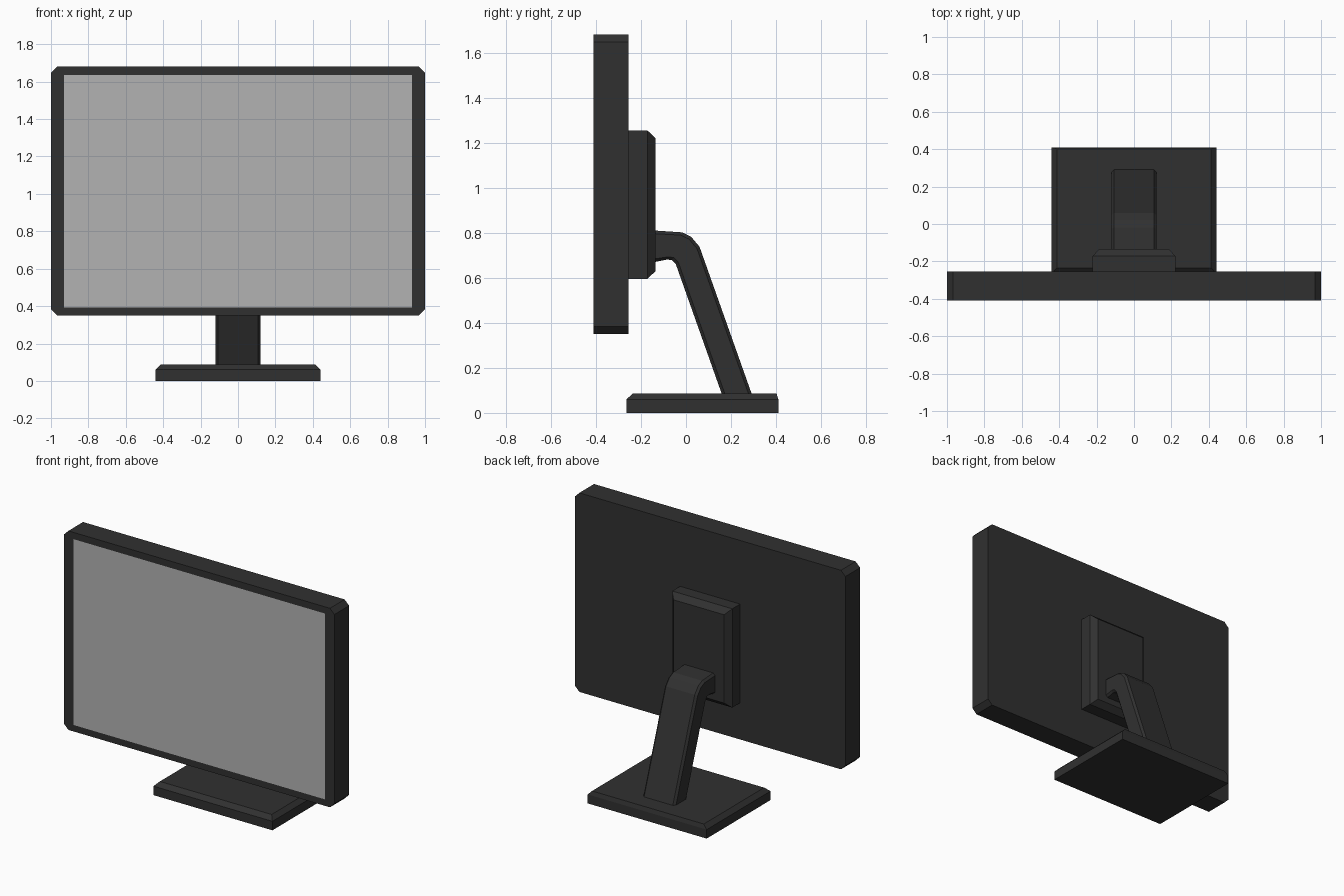
import bpy, bmesh

if "Cube" in bpy.data.objects:
    bpy.data.objects.remove(bpy.data.objects["Cube"])


def material(name, v):
    m = bpy.data.materials.new(name)
    m.diffuse_color = (v, v, v, 1)
    m.use_nodes = True
    m.node_tree.nodes["Principled BSDF"].inputs["Base Color"].default_value = m.diffuse_color
    return m


DARK = material("dark_plastic", 0.03)
GREY = material("screen_grey", 0.45)


def loft(name, rings, mat, cap_start=True, cap_end=True):
    """Bridge equal-length point rings into a flat-shaded mesh."""
    bm = bmesh.new()
    loops = [[bm.verts.new(p) for p in r] for r in rings]
    n = len(rings[0])
    for a, b in zip(loops, loops[1:]):
        for i in range(n):
            j = (i + 1) % n
            quad = list(dict.fromkeys((a[i], a[j], b[j], b[i])))
            bm.faces.new(quad)
    if cap_start:
        bm.faces.new(loops[0])
    if cap_end:
        bm.faces.new(loops[-1])
    bmesh.ops.remove_doubles(bm, verts=bm.verts, dist=1e-5)
    bmesh.ops.recalc_face_normals(bm, faces=bm.faces)
    me = bpy.data.meshes.new(name)
    bm.to_mesh(me)
    bm.free()
    me.materials.append(mat)
    ob = bpy.data.objects.new(name, me)
    bpy.context.collection.objects.link(ob)
    return ob


def rect_xz(w, z0, z1, y):
    return [(-w, y, z0), (w, y, z0), (w, y, z1), (-w, y, z1)]


def rect_xy(w, y0, y1, z):
    return [(-w, y0, z), (w, y0, z), (w, y1, z), (-w, y1, z)]


def cut_rect(w, z0, z1, y, c):
    """Rectangle with clipped corners, two points per corner."""
    return [(-w, y, z0 + c), (-w + c, y, z0), (w - c, y, z0), (w, y, z0 + c),
            (w, y, z1 - c), (w - c, y, z1), (-w + c, y, z1), (-w, y, z1 - c)]


# Housing: back cap, side walls, bezel around the screen opening
FRONT, BACK = -0.41, -0.255
housing = loft("monitor_housing", [
    cut_rect(1, 0.35, 1.68, BACK, 0.033),
    cut_rect(1, 0.35, 1.68, FRONT, 0.033),
    cut_rect(0.93, 0.393, 1.635, FRONT, 0)], DARK, cap_end=False)

# Screen filling the bezel opening, flush with it
screen_mesh = bpy.data.meshes.new("screen")
screen_mesh.from_pydata(rect_xz(0.93, 0.393, 1.635, FRONT), [], [(0, 1, 2, 3)])
screen_mesh.materials.append(GREY)
bpy.context.collection.objects.link(bpy.data.objects.new("screen", screen_mesh))

# Mounting block on the back, chamfered towards the rear
loft("mounting_block", [
    rect_xz(0.222, 0.595, 1.255, BACK),
    rect_xz(0.222, 0.595, 1.255, -0.172),
    rect_xz(0.187, 0.63, 1.22, -0.135)], DARK)

# Bent arm: (upper y, z, lower y, z) stations with a clipped-corner section
W, C = 0.12, 0.014
stations = [(-0.14, 0.81, -0.14, 0.67), (-0.018, 0.802, -0.085, 0.681),
            (0.022, 0.783, -0.062, 0.679), (0.06, 0.738, -0.045, 0.66),
            (0.304, 0.05, 0.171, 0.05)]
sections = []
for uy, uz, ly, lz in stations:
    t = C / ((uy - ly) ** 2 + (uz - lz) ** 2) ** 0.5

    def at(x, k):
        return (x, uy + (ly - uy) * k, uz + (lz - uz) * k)
    sections.append([at(-W + C, 0), at(W - C, 0), at(W, t), at(W, 1 - t),
                     at(W - C, 1), at(-W + C, 1), at(-W, 1 - t), at(-W, t)])
loft("stand_arm", sections, DARK)

# Base plate with chamfered top edges
loft("stand_base", [
    rect_xy(0.44, -0.265, 0.41, 0),
    rect_xy(0.44, -0.265, 0.41, 0.06),
    rect_xy(0.413, -0.235, 0.402, 0.087)], DARK)
